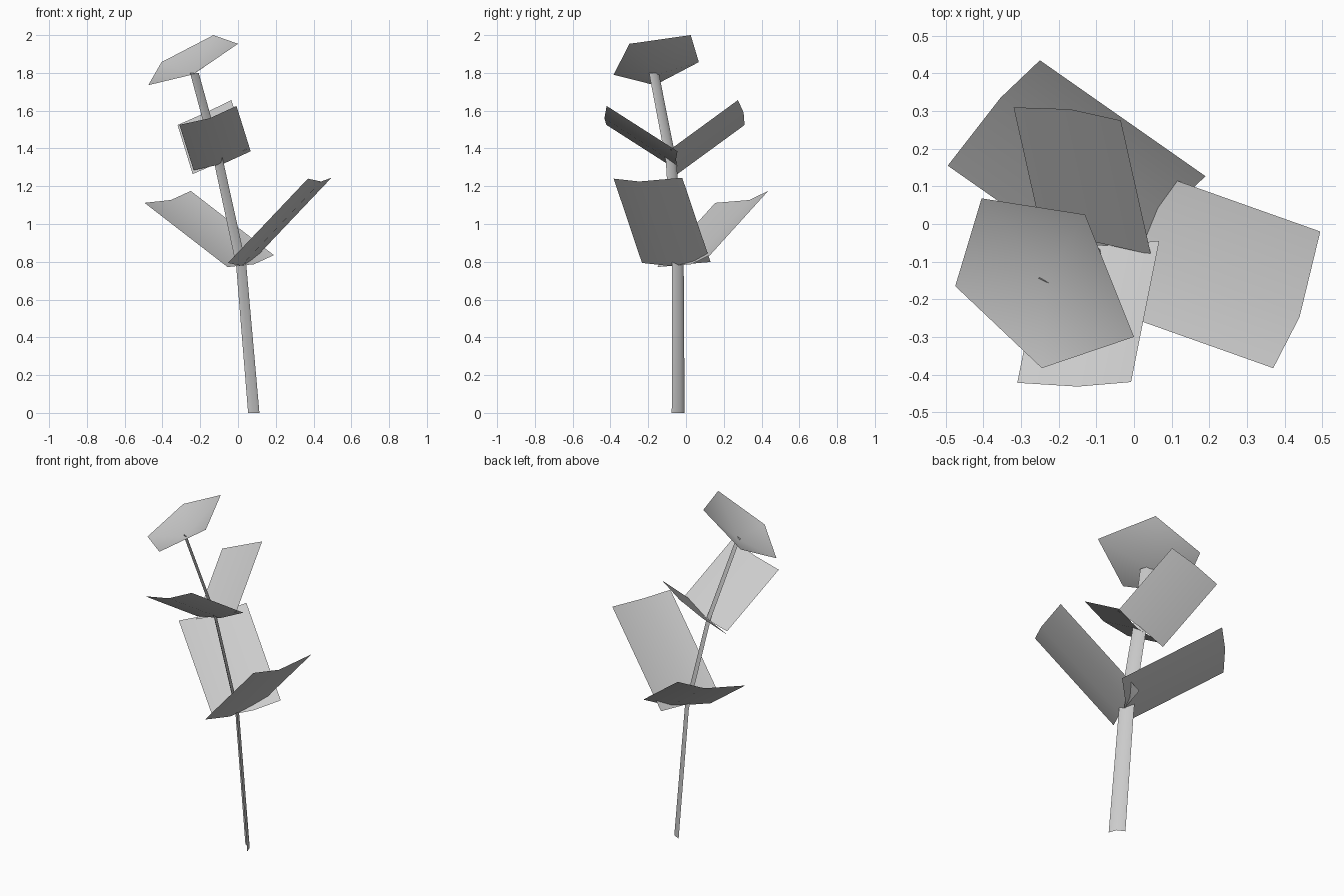
import bpy
from mathutils import Vector

cube = bpy.data.objects.get("Cube")
if cube:
    bpy.data.objects.remove(cube, do_unlink=True)

# One plain grey for the whole plant
grey = bpy.data.materials.new("plain_grey")
grey.use_nodes = True
colour = (0.6, 0.6, 0.6, 1)
grey.diffuse_color = colour
grey.node_tree.nodes["Principled BSDF"].inputs["Base Color"].default_value = colour


def add_part(name, points, faces):
    mesh = bpy.data.meshes.new(name)
    mesh.from_pydata([tuple(p) for p in points], [], faces)
    mesh.materials.append(grey)
    mesh.shade_smooth()
    obj = bpy.data.objects.new(name, mesh)
    bpy.context.collection.objects.link(obj)
    return obj


def strip_faces(rows, width):
    """Quads of a grid of points with the given row length."""
    return [(r * width + c, r * width + c + 1, (r + 1) * width + c + 1, (r + 1) * width + c)
            for r in range(rows - 1) for c in range(width - 1)]


def add_leaf(name, tip, to_base):
    """Creased leaf: a three-point tip edge swept straight down to the stem."""
    tip = [Vector(p) for p in tip]
    base = [p + Vector(to_base) for p in tip]
    add_part(name, base + tip, strip_faces(2, len(tip)))


# Stem: a shallow folded strip that bends and narrows upwards
side = Vector((0.03, -0.034, 0))
fold = Vector((0.013, 0.013, 0))
stem_path = [((0.09, -0.035, 0), 1), ((0.023, -0.037, 0.78), 0.9),
             ((-0.097, -0.073, 1.33), 0.83), ((-0.226, -0.165, 1.8), 0.76)]
stem = []
for centre, size in stem_path:
    centre = Vector(centre)
    stem += [centre - (side + fold / 2) * size,
             centre + fold / 2 * size,
             centre + (side - fold / 2) * size]
add_part("stem", stem, strip_faces(len(stem_path), 3))

# Lower pair of leaves
add_leaf("lower_left_leaf",
         [(0.37, -0.383, 1.24), (0.44, -0.247, 1.225), (0.495, -0.02, 1.245)],
         (-0.423, 0.15, -0.446))
add_leaf("lower_back_leaf",
         [(-0.495, 0.155, 1.112), (-0.355, 0.335, 1.127), (-0.25, 0.435, 1.175)],
         (0.44, -0.308, -0.34))

# Upper pair of leaves
add_leaf("upper_back_leaf",
         [(-0.035, 0.275, 1.656), (-0.17, 0.305, 1.59), (-0.32, 0.31, 1.524)],
         (0.08, -0.356, -0.26))
add_leaf("upper_front_leaf",
         [(-0.31, -0.422, 1.525), (-0.15, -0.432, 1.56), (-0.008, -0.42, 1.625)],
         (0.075, 0.375, -0.24))

# Flower: a shallow five-sided dish around the stem top
rim = [(-0.475, -0.165, 1.735), (-0.245, -0.383, 1.79), (0, -0.3, 1.954),
       (-0.13, 0.025, 2), (-0.405, 0.068, 1.857)]
middle = (-0.235, -0.145, 1.793)
count = len(rim)
add_part("flower", rim + [middle], [(i, (i + 1) % count, count) for i in range(count)])
